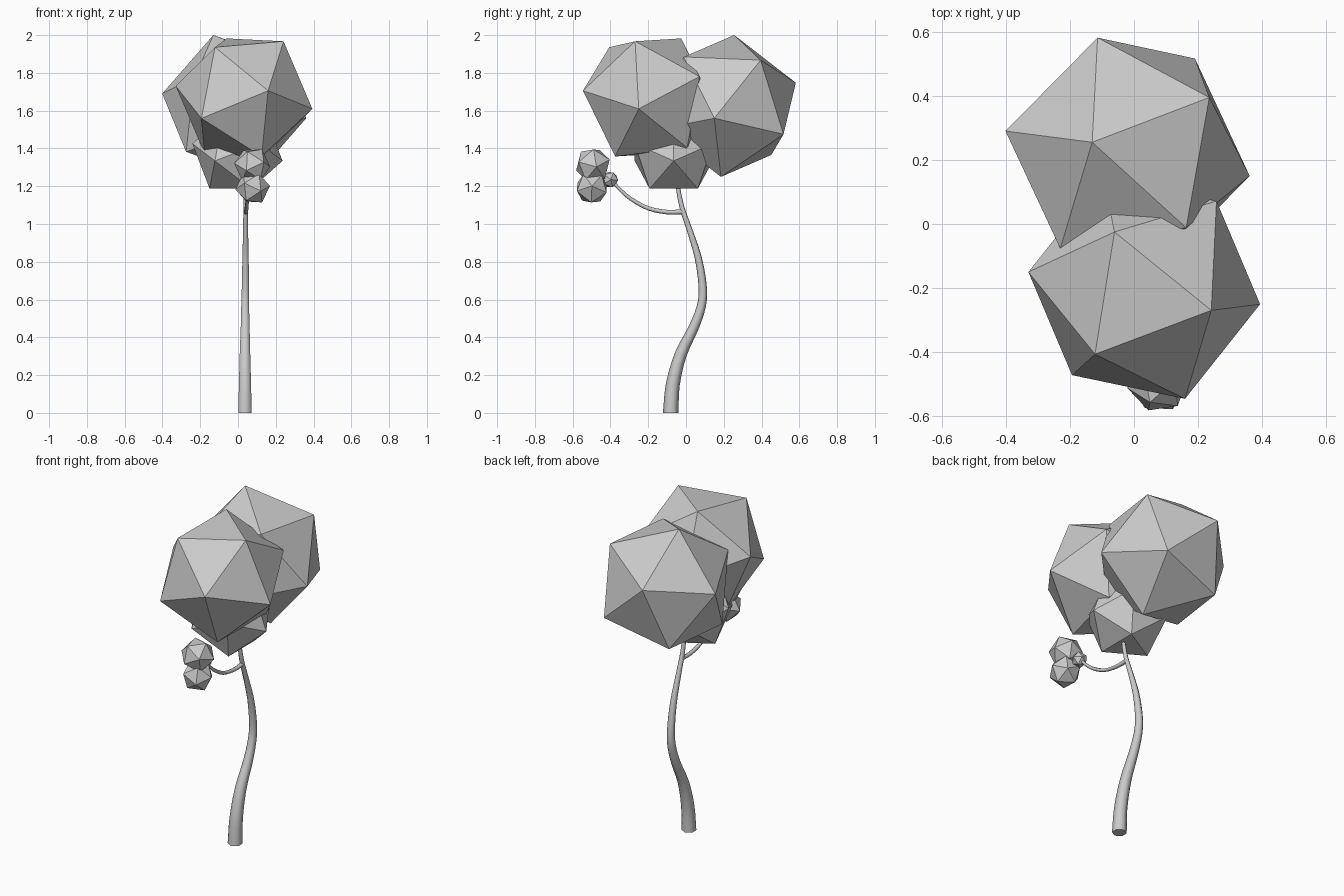
import bpy, bmesh, math
from mathutils import Vector, Matrix

if "Cube" in bpy.data.objects:
    bpy.data.objects.remove(bpy.data.objects["Cube"])


def add_object(name, bm):
    bmesh.ops.recalc_face_normals(bm, faces=bm.faces)
    mesh = bpy.data.meshes.new(name)
    bm.to_mesh(mesh)
    bm.free()
    obj = bpy.data.objects.new(name, mesh)
    bpy.context.collection.objects.link(obj)
    return obj


def frame(a, b):
    a = Vector(a).normalized()
    b = Vector(b)
    b = (b - a * a.dot(b)).normalized()
    return Matrix((a, b, a.cross(b))).transposed()


def leaf_ball(name, center, radius, corner, next_corner):
    """Icosahedron turned so two neighbouring corners point in given directions."""
    bm = bmesh.new()
    bmesh.ops.create_icosphere(bm, subdivisions=1, radius=radius)
    bm.verts.ensure_lookup_table()
    v = bm.verts[0]
    w = v.link_edges[0].other_vert(v)
    turn = frame(corner, next_corner) @ frame(v.co, w.co).transposed()
    bm.transform(Matrix.Translation(center) @ turn.to_4x4())
    return add_object(name, bm)


def smooth_path(points, steps):
    """Catmull-Rom sampling of (x, y, z, radius) points."""
    p = [Vector(q) for q in points]
    p = [p[0] * 2 - p[1]] + p + [p[-1] * 2 - p[-2]]
    out = []
    for i in range(1, len(p) - 2):
        a, b, c, d = p[i - 1:i + 3]
        for s in range(steps):
            t = s / steps
            out.append(0.5 * (2 * b + (c - a) * t + (2 * a - 5 * b + 4 * c - d) * t * t
                              + (3 * b - a - 3 * c + d) * t ** 3))
    return out + [p[-2]]


def limb(name, points, sides=6, steps=3):
    """Tapered tube along a path lying close to the YZ plane."""
    path = smooth_path(points, steps)
    bm = bmesh.new()
    rings = []
    for i, q in enumerate(path):
        tangent = (path[min(i + 1, len(path) - 1)] - path[max(i - 1, 0)]).to_3d().normalized()
        if i == 0 and q.z == 0:
            tangent = Vector((0, 0, 1))
        side = Vector((1, 0, 0))
        out = tangent.cross(side).normalized()
        side = out.cross(tangent)
        rings.append([bm.verts.new(q.to_3d() + q.w * (out * math.cos(k * math.tau / sides)
                                                      + side * math.sin(k * math.tau / sides)))
                      for k in range(sides)])
    for r0, r1 in zip(rings, rings[1:]):
        for k in range(sides):
            n = (k + 1) % sides
            bm.faces.new((r0[k], r0[n], r1[n], r1[k]))
    bm.faces.new(rings[0])
    bm.faces.new(rings[-1])
    obj = add_object(name, bm)
    for poly in obj.data.polygons:
        poly.use_smooth = len(poly.vertices) == 4
    return obj


# Curved trunk
limb("trunk", [(0.037, -0.081, 0, 0.041), (0.037, -0.07, 0.15, 0.037),
               (0.037, -0.028, 0.31, 0.032), (0.038, 0.04, 0.45, 0.027),
               (0.038, 0.08, 0.56, 0.024), (0.039, 0.089, 0.66, 0.022),
               (0.04, 0.065, 0.82, 0.019), (0.04, 0.015, 0.98, 0.015),
               (0.04, -0.022, 1.09, 0.013), (0.04, -0.043, 1.2, 0.011),
               (0.04, -0.05, 1.28, 0.009)])

# Side branch
limb("branch", [(0.04, -0.015, 1.065, 0.013), (0.042, -0.1, 1.063, 0.012),
                (0.045, -0.2, 1.083, 0.011), (0.05, -0.29, 1.132, 0.01),
                (0.053, -0.35, 1.183, 0.009), (0.055, -0.4, 1.24, 0.008)])

# Main crown
leaf_ball("crown_front", (0.032, -0.235 + 0.035, 1.67), 0.37, (0.36, -0.05, -0.06), (0.21, -0.07, 0.30))
leaf_ball("crown_back", (-0.02, 0.22, 1.625), 0.393, (-0.38, 0.07, 0.065), (-0.11, 0.035, 0.375))
leaf_ball("crown_lower", (-0.003, -0.065, 1.38), 0.243, (0.982, 0, -0.188), (0.304, 0.526, -0.795))

# Small leaf cluster on the branch
leaf_ball("cluster_top", (0.075, -0.493, 1.312), 0.098, (1, 0.2, -0.1), (-0.1, -0.1, 1))
leaf_ball("cluster_bottom", (0.078, -0.498, 1.192), 0.092, (1, 0, 0.1), (0, -0.05, -1))
leaf_ball("cluster_inner", (0.055, -0.402, 1.235), 0.046, (1, 0.1, 0), (0, 0.4, 1))
